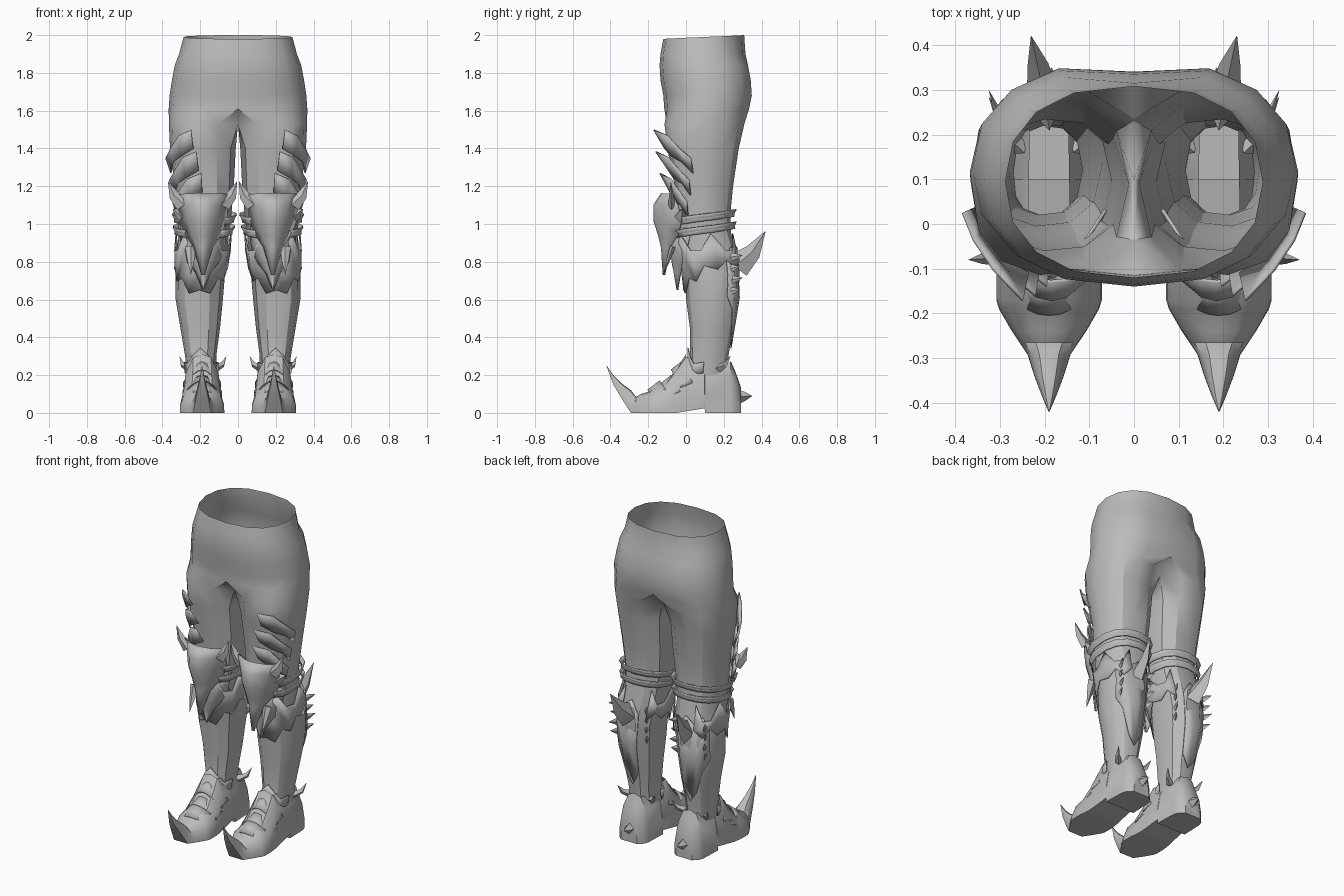
import bpy, bmesh
from math import cos, sin, radians, copysign
from mathutils import Vector

if "Cube" in bpy.data.objects:
    bpy.data.objects.remove(bpy.data.objects["Cube"])

grey = bpy.data.materials.new("plain_grey")
grey.use_nodes = True
grey.diffuse_color = (0.5, 0.5, 0.5, 1)
grey.node_tree.nodes["Principled BSDF"].inputs["Base Color"].default_value = (0.5, 0.5, 0.5, 1)


def finish(name, bm, thickness=0, angle=35):
    """Turn a left-side bmesh into a mirrored, shaded object."""
    bmesh.ops.remove_doubles(bm, verts=bm.verts, dist=0.0005)
    bmesh.ops.recalc_face_normals(bm, faces=bm.faces)
    mesh = bpy.data.meshes.new(name)
    bm.to_mesh(mesh)
    bm.free()
    mesh.materials.append(grey)
    ob = bpy.data.objects.new(name, mesh)
    bpy.context.collection.objects.link(ob)
    bpy.ops.object.select_all(action="DESELECT")
    ob.select_set(True)
    bpy.context.view_layer.objects.active = ob
    bpy.ops.object.shade_smooth_by_angle(angle=radians(angle))
    ob.modifiers.new("mirror", "MIRROR").use_clip = True
    if thickness:
        ob.modifiers.new("thickness", "SOLIDIFY").thickness = thickness
    return ob


def loft(bm, rows, closed=True, cap=False):
    """Skin a list of equally long point rows."""
    rows = [[bm.verts.new(p) for p in row] for row in rows]
    n = len(rows[0])
    for a, b in zip(rows, rows[1:]):
        for i in range(n if closed else n - 1):
            j = (i + 1) % n
            bm.faces.new((a[i], a[j], b[j], b[i]))
    if cap:
        bm.faces.new(rows[0])
        bm.faces.new(rows[-1])


# Leg outline: height, inner x, outer x, front y, back y
LEG = [(0.20, .115, .27, .01, .22), (0.30, .115, .28, .02, .225),
       (0.45, .095, .305, .02, .25), (0.60, .08, .33, .0, .275),
       (0.72, .07, .33, -.005, .285), (0.82, .055, .325, -.03, .28),
       (0.95, .05, .315, -.05, .24), (1.05, .035, .32, -.06, .235),
       (1.20, .022, .335, -.06, .25), (1.40, .012, .36, -.10, .28),
       (1.53, .0, .366, -.115, .31)]


def skin(deg, z, off=0.0):
    """Point on the leg surface; 0 is outward, -90 front, 90 back."""
    for lo, hi in zip(LEG, LEG[1:]):
        if z <= hi[0]:
            break
    t = (z - lo[0]) / (hi[0] - lo[0])
    x0, x1, y0, y1 = (p + (q - p) * t for p, q in zip(lo[1:], hi[1:]))
    c, s = (copysign(abs(f(radians(deg))) ** 0.85, f(radians(deg))) for f in (cos, sin))
    return Vector(((x0 + x1) / 2 + ((x1 - x0) / 2 + off) * c,
                   (y0 + y1) / 2 + ((y1 - y0) / 2 + off) * s, z))


# Trousers: leg rings that merge into half hip rings
ANGLES = [-112 + 28 * i for i in range(9)] + [145, 180, 215]
rings = [[skin(a, row[0]) for a in ANGLES] for row in LEG]
for p in rings[-1][9:]:
    p.x = 0
HIPS = [(1.61, .367, -.115, .35), (1.68, .362, -.12, .365), (1.76, .35, -.135, .36),
        (1.84, .335, -.14, .345), (1.90, .312, -.135, .315), (1.99, .288, -.12, .308)]
for z, w, front, back in HIPS:
    cy, ry = (front + back) / 2, (back - front) / 2
    ring = []
    for i in range(9):
        a = radians(-90 + 22.5 * i)
        tilt = 0.01 * sin(a) if z > 1.95 else 0
        bulge = 0.9 if (i == 8 and z < 1.88) else 1.0
        ring.append((w * abs(cos(a)) ** 0.8 if 0 < i < 8 else 0,
                     cy + ry * copysign(abs(sin(a)) ** 0.9, sin(a)) * bulge, z + tilt))
    ring += [(0, cy + ry * k, z) for k in (0.5, 0, -0.5)]
    rings.append(ring)
bm = bmesh.new()
loft(bm, rings)
bmesh.ops.delete(bm, geom=[f for f in bm.faces if all(v.co.x < 0.001 for v in f.verts)],
                 context="FACES")
finish("trousers", bm, angle=30)


def wrap(name, angles, tops, bottoms, off=0.012, flare=0.0):
    """Jagged shell that follows the leg."""
    bm = bmesh.new()
    loft(bm, [[skin(a, t, off + flare) for a, t in zip(angles, tops)],
              [skin(a, (t + b) / 2, off) for a, t, b in zip(angles, tops, bottoms)],
              [skin(a, b, off) for a, b in zip(angles, bottoms)]], closed=False)
    return finish(name, bm, 0.006, 25)


# Calf guard with zigzag rims, open at the back
steps = list(range(-230, 71, 20))
wrap("calf_guard", steps,
     [0.86 + (0.09 if i % 3 == 0 else 0) for i in range(len(steps))],
     [0.60 + 0.16 * min(1, abs(a + 90) / 100) + (0.05 if i % 2 else 0)
      for i, a in enumerate(steps)], flare=0.006)
# Back strip of the calf
wrap("calf_back_strip", [30, 50, 70, 90, 110],
     [0.80, 0.88, 0.84, 0.88, 0.80], [0.62, 0.55, 0.40, 0.34, 0.42], 0.009)
# Knee straps, rising towards the back
around = list(range(-60, 241, 25))
for name, z in (("upper_knee_strap", 1.03), ("lower_knee_strap", 0.965)):
    rise = [z + 0.025 * sin(radians(a)) for a in around]
    wrap(name, around, [r + 0.024 for r in rise], [r - 0.016 for r in rise], 0.016, 0.01)

# Thigh plates: three slanting blades on the outer front
for name, z, shift in (("upper_thigh_blade", 1.50, 0), ("middle_thigh_blade", 1.385, -6),
                       ("lower_thigh_blade", 1.27, -10)):
    turn = [-78, -55, -32, -14]
    bm = bmesh.new()
    top = [skin(a + shift, z - d, o) for a, d, o in zip(turn, (0, .03, .10, .15), (.06, .025, .02, .03))]
    low = [skin(a + shift, z - d, .012) for a, d in zip(turn, (.10, .14, .17, .23))]
    loft(bm, [top, low], closed=False)
    finish(name, bm, 0.008, 20)


def plate(name, rows, cx=0.185):
    """Curved pointed plate: height, half width, middle y, edge y per row."""
    bm = bmesh.new()
    loft(bm, [[(cx + w * u, m + (e - m) * u * u, z) for u in (-1, -.6, -.25, 0, .25, .6, 1)]
              for z, w, m, e in rows], closed=False)
    finish(name, bm, 0.008, 40)


plate("knee_plate", [(1.16, .13, -.125, -.07), (1.10, .125, -.165, -.04), (1.02, .12, -.165, -.02),
                     (.94, .085, -.14, -.04), (.88, .045, -.125, -.08), (.73, .003, -.115, -.11)])
plate("shin_plate", [(.98, .125, -.09, .03), (.86, .115, -.085, .0), (.79, .08, -.075, -.02),
                     (.74, .04, -.065, -.03), (.65, .003, -.05, -.045)])


def spike(name, base, tip, wide, tall, up=(0, 0, 1), bend=(0, 0, 0), sides=4):
    """Tapered horn from base to tip, optionally bent in the middle."""
    base, tip, bend = Vector(base), Vector(tip), Vector(bend)
    axis = (tip - base).normalized()
    side = axis.cross(Vector(up)).normalized()
    high = side.cross(axis)
    rows = []
    for t, size in ((0, 1), (0.5, 0.6), (1, 0.02)):
        mid = base.lerp(tip, t) + bend * (4 * t * (1 - t))
        rows.append([mid + side * cos(6.2832 * k / sides) * wide * size
                     + high * sin(6.2832 * k / sides) * tall * size for k in range(sides)])
    bm = bmesh.new()
    loft(bm, rows, cap=True)
    finish(name, bm, angle=30)


# Horns on the knee plate corners
spike("knee_outer_horn", (.285, -.075, 1.10), (.37, -.08, 1.225), .02, .045, bend=(.012, 0, -.01))
spike("knee_inner_horn", (.085, -.075, 1.10), (.005, -.08, 1.225), .02, .045, bend=(-.012, 0, -.01))
# Small side fins under the knee
spike("knee_outer_fin", (.29, -.03, 1.04), (.345, -.02, 1.08), .03, .04)
spike("knee_lower_fin", (.25, -.07, .88), (.25, -.12, .73), .03, .015, up=(0, 1, 0))
# Large spike behind the calf
spike("calf_spike", (.20, .265, .775), (.23, .42, .96), .04, .075, bend=(0, .012, -.015))
# Teeth beside the calf spike
for i, z in enumerate((.82, .76, .70, .64)):
    spike("calf_outer_tooth_%d" % (i + 1), (.29, .215, z), (.325, .30 - .015 * (i % 2), z + .015),
          .012, .03)
    spike("calf_inner_tooth_%d" % (i + 1), (.11, .23, z), (.085, .285 - .015 * (i % 2), z + .015),
          .012, .025)
# Ankle spurs and heel stud
spike("ankle_outer_spur", (.255, .17, .235), (.31, .235, .30), .02, .025, bend=(.012, .005, -.012))
spike("ankle_inner_spur", (.125, .17, .235), (.062, .225, .30), .02, .025, bend=(-.012, .005, -.012))
spike("heel_stud", (.185, .275, .085), (.185, .35, .09), .035, .04)

# Boot sections heel to curled toe: y, half width, sole z, top z
BOOT = [(.292, .055, 0, .13), (.265, .085, 0, .21), (.235, .095, 0, .28), (.10, .10, 0, .28),
        (.099, .10, .025, .28), (.0, .105, .008, .31), (-.05, .11, 0, .235), (-.11, .118, 0, .155),
        (-.17, .118, 0, .135), (-.19, .112, 0, .115), (-.24, .083, 0, .10), (-.265, .066, 0, .085),
        (-.292, .048, 0, .12), (-.34, .033, .075, .155), (-.385, .016, .15, .20),
        (-.42, .001, .245, .25)]
SECTION = [(-1, 0), (-.98, .3), (-.82, .68), (-.45, .95), (0, 1), (.45, .95), (.82, .68), (.98, .3), (1, 0)]
bm = bmesh.new()
loft(bm, [[(.19 + w * u, y, lo + (hi - lo) * v) for u, v in SECTION] for y, w, lo, hi in BOOT],
     cap=True)
# Opening for the leg
hole = [f for f in bm.faces if f.calc_center_median().z > 0.255
        and 0 < f.calc_center_median().y < 0.24]
bmesh.ops.delete(bm, geom=hole, context="FACES")
finish("boot", bm, angle=32)

# Pointed cuff over the instep and side flaps of the boot
wrap("boot_cuff", [-170, -140, -115, -90, -65, -40, -10],
     [.27, .26, .30, .345, .30, .26, .27], [.21, .205, .21, .22, .21, .205, .21], 0.012)
# Overlapping instep ridges
for name, y, w, z in (("instep_ridge_back", -.05, .10, .25), ("instep_ridge_middle", -.115, .105, .17),
                      ("instep_ridge_front", -.175, .10, .142)):
    bm = bmesh.new()
    loft(bm, [[(.19 + w * u, y + d + .05 * u * u, (z + h) * (1 - .42 * u * u)) for u in
               (-1, -.6, -.25, 0, .25, .6, 1)] for d, h in ((.035, .03), (-.03, -.02))], closed=False)
    finish(name, bm, 0.006, 25)
